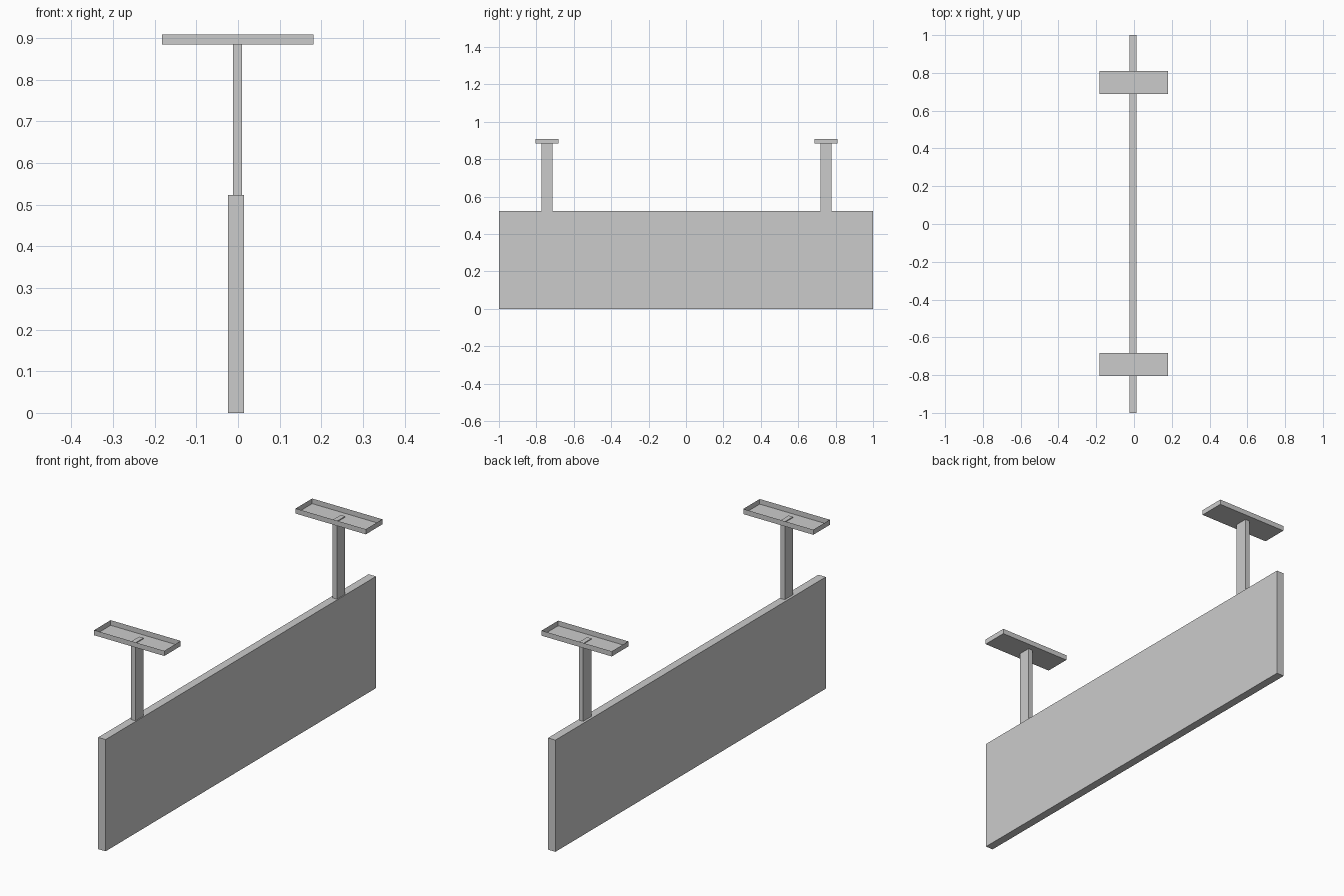
import bpy
import bmesh
from mathutils import Vector

default = bpy.data.objects.get("Cube")
if default:
    bpy.data.objects.remove(default, do_unlink=True)

# Single grey finish
GREY = (0.6, 0.6, 0.6, 1.0)
grey = bpy.data.materials.new("plain grey")
grey.use_nodes = True
grey.diffuse_color = GREY
grey.node_tree.nodes["Principled BSDF"].inputs["Base Color"].default_value = GREY


def box(name, low, high, open_top=False):
    """Flat-faced box between two corners, optionally without its lid."""
    low, high = Vector(low), Vector(high)
    bm = bmesh.new()
    bmesh.ops.create_cube(bm, size=1)
    for v in bm.verts:
        v.co = (low + high) / 2 + v.co * (high - low)
    bm.normal_update()
    if open_top:
        lid = [f for f in bm.faces if f.normal.z > 0.9]
        bmesh.ops.delete(bm, geom=lid, context='FACES_ONLY')
    mesh = bpy.data.meshes.new(name)
    bm.to_mesh(mesh)
    bm.free()
    mesh.materials.append(grey)
    obj = bpy.data.objects.new(name, mesh)
    bpy.context.collection.objects.link(obj)
    return obj


PANEL_TOP = 0.523
TRAY_FLOOR = 0.884
TRAY_RIM = 0.908

# Long hanging board
box("sign_panel", (-0.024, -1, 0), (0.0145, 1, PANEL_TOP))

# Two posts, each ending just above the floor of an open mounting tray
for side, y in (("front", -0.743), ("back", 0.748)):
    box(side + "_post", (-0.0125, y - 0.03, PANEL_TOP),
        (0.01, y + 0.03, TRAY_FLOOR + 0.004))
    box(side + "_mounting_tray", (-0.182, y - 0.061, TRAY_FLOOR),
        (0.181, y + 0.061, TRAY_RIM), open_top=True)
